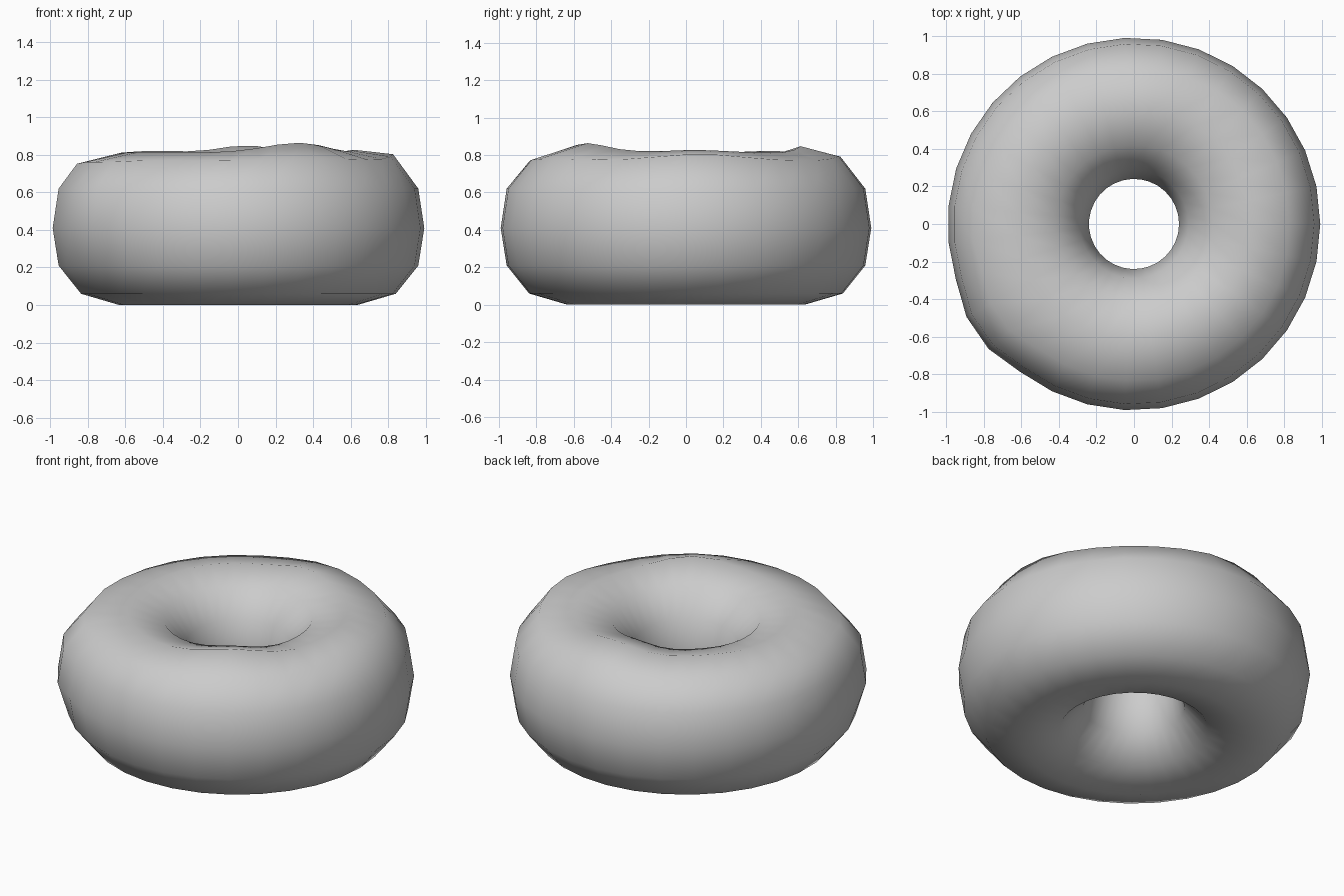
import bpy, bmesh, math

if "Cube" in bpy.data.objects:
    bpy.data.objects.remove(bpy.data.objects["Cube"])

SEGMENTS = 31

# Ring cross-section as (radius, height), 12 sides, from the bottom outwards
PROFILE = [(0.635, 0.0), (0.84, 0.06), (0.96, 0.21), (0.992, 0.41),
           (0.96, 0.62), (0.835, 0.77), (0.62, 0.812), (0.42, 0.765),
           (0.29, 0.62), (0.24, 0.41), (0.285, 0.20), (0.42, 0.055)]

# Hand-shaped lumps: angle, spread (degrees), crown lift, shoulder lift, shoulder push
LUMPS = [(-59, 24, 0.052, 0.01, 0.0),
         (86, 18, 0.038, 0.025, -0.01),
         (5, 22, 0.015, 0.035, -0.01),
         (215, 10, 0.0, -0.01, 0.05),
         (180, 18, 0.0, -0.02, 0.03),
         (135, 20, 0.01, 0.0, 0.0)]


def weight(angle, centre, spread):
    d = (angle - centre + 180) % 360 - 180
    return math.exp(-(d / spread) ** 2)


def add_ring(name):
    bm = bmesh.new()
    rings = []
    for i in range(SEGMENTS):
        deg = 360 * i / SEGMENTS
        a = math.radians(deg)
        ring = []
        for k, (r, z) in enumerate(PROFILE):
            for centre, spread, crown, shoulder, push in LUMPS:
                w = weight(deg, centre, spread)
                if k == 6:
                    z += crown * w
                elif k == 7:
                    z += crown * w * 0.5
                elif k == 5:
                    z += shoulder * w
                    r += push * w
                elif k in (3, 4) and centre == 215:
                    r += push * w * 0.8
            ring.append(bm.verts.new((r * math.cos(a), r * math.sin(a), z)))
        rings.append(ring)
    # Skin neighbouring cross-sections
    n = len(PROFILE)
    for i in range(SEGMENTS):
        p, q = rings[i], rings[(i + 1) % SEGMENTS]
        for k in range(n):
            m = (k + 1) % n
            bm.faces.new((p[k], q[k], q[m], p[m]))
    bmesh.ops.recalc_face_normals(bm, faces=bm.faces)
    for f in bm.faces:
        f.smooth = True
    mesh = bpy.data.meshes.new(name)
    bm.to_mesh(mesh)
    bm.free()
    obj = bpy.data.objects.new(name, mesh)
    bpy.context.collection.objects.link(obj)
    return obj


# Lumpy ring of dough
add_ring("doughnut")
